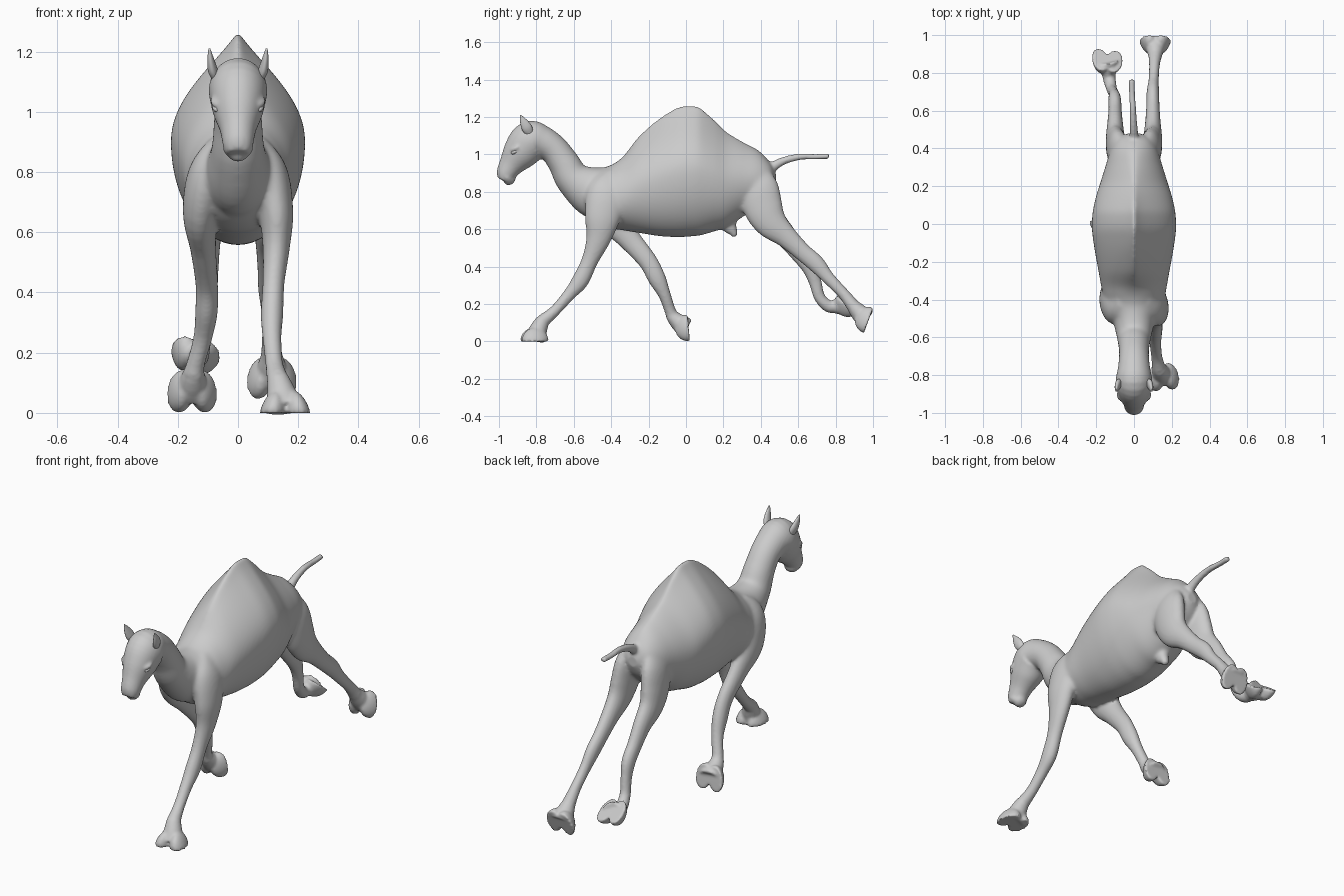
import bpy, bmesh, math
from mathutils import Vector, Matrix

if "Cube" in bpy.data.objects:
    bpy.data.objects.remove(bpy.data.objects["Cube"])


def new_object(name, bm):
    bmesh.ops.recalc_face_normals(bm, faces=bm.faces)
    me = bpy.data.meshes.new(name)
    bm.to_mesh(me)
    bm.free()
    me.shade_smooth()
    ob = bpy.data.objects.new(name, me)
    bpy.context.collection.objects.link(ob)
    return ob


def spline(rows, steps=5):
    """Catmull-Rom interpolation of equal-length rows of numbers."""
    out = []
    for i in range(len(rows) - 1):
        a, b, c, d = (rows[max(0, min(len(rows) - 1, i + k))] for k in (-1, 0, 1, 2))
        for s in range(steps):
            t = s / steps
            out.append([q + .5 * t * (r - p + t * (2*p - 5*q + 4*r - w + t * (3*(q - r) + w - p)))
                        for p, q, r, w in zip(a, b, c, d)])
    return out + [list(rows[-1])]


def skin(name, rings):
    bm = bmesh.new()
    vs = [[bm.verts.new(p) for p in ring] for ring in rings]
    for a, b in zip(vs, vs[1:]):
        for k in range(len(a)):
            j = (k + 1) % len(a)
            bm.faces.new((a[k], a[j], b[j], b[k]))
    bm.faces.new(vs[0])
    bm.faces.new(vs[-1])
    return new_object(name, bm)


def limb(name, rows, seg=32):
    """Tube along rows of x, y, z, side-view radius, sideways radius."""
    rows = spline(rows)
    pts = [Vector(r[:3]) for r in rows]
    rings = []
    for i, r in enumerate(rows):
        tan = (pts[min(i + 1, len(pts) - 1)] - pts[max(i - 1, 0)]).normalized()
        side = Vector((1, 0, 0))
        side = (side - tan * side.dot(tan)).normalized()
        up = tan.cross(side)
        rings.append([pts[i] + side * r[4] * math.cos(a) + up * r[3] * math.sin(a)
                      for a in (2 * math.pi * k / seg for k in range(seg))])
    return skin(name, rings)


def ball(name, loc, size, rot=0):
    bm = bmesh.new()
    bmesh.ops.create_uvsphere(bm, u_segments=24, v_segments=16, radius=1)
    bm.transform(Matrix.Translation(loc) @ Matrix.Rotation(rot, 4, 'X') @ Matrix.Diagonal((*size, 1)))
    return new_object(name, bm)


def foot(name, ankle, sole, normal, toe):
    """Two splayed pads with a flat sole, flaring from the ankle."""
    ankle, sole, n, t = Vector(ankle), Vector(sole), Vector(normal).normalized(), Vector(toe).normalized()
    s = n.cross(t)
    mid = ankle.lerp(sole - n * .02, .5)
    end = sole - n * .014
    obs = [limb(name + "_pastern", [(*ankle, .036, .036), (*mid, .047, .048), (*end, .055, .06)])]
    for side in (-1, 1):
        bm = bmesh.new()
        bmesh.ops.create_uvsphere(bm, u_segments=32, v_segments=24, radius=1)
        for v in bm.verts:
            a, b, c = v.co.x * .046, v.co.y * .072, v.co.z * .07 - .004
            lean = 1 + 3 * min(c, 0)          # pads narrow towards the top
            a = (a + side * (.038 + .10 * b)) * lean
            v.co = sole + s * a + t * b + n * min(c, 0)
        obs.append(new_object(name + "_pad", bm))
    return obs


parts = []

# torso with hump: y, bottom, top, half width
torso = [(-.57, .76, .89, .07), (-.5, .66, .925, .12), (-.42, .61, .935, .155), (-.34, .595, .985, .172),
         (-.25, .58, 1.10, .188), (-.14, .563, 1.197, .208), (-.04, .558, 1.255, .222), (.03, .562, 1.263, .222),
         (.08, .568, 1.25, .216), (.15, .588, 1.187, .20), (.22, .61, 1.12, .178), (.31, .67, 1.065, .15),
         (.39, .72, 1.02, .125), (.45, .78, .955, .09), (.48, .84, .90, .03)]
rings = []
for y, b, t, w in spline(torso, 8):
    hump = max(0, min(1, (t - .96) / .28))
    zc = b + (.45 + .04 * hump) * (t - b)
    ring = []
    for k in range(72):
        a = 2 * math.pi * k / 72
        c, s = math.cos(a), math.sin(a)
        m = abs(c)
        if s > 0:                              # ridge-like above, round below
            m = .86 * m ** (1 + 2 * hump) + .14 * m
        ring.append((math.copysign(m, c) * w, y, zc + s * ((t - zc) if s > 0 else (zc - b))))
    rings.append(ring)
parts.append(skin("torso", rings))

# neck and head
parts.append(limb("neck_and_head", [
    (0, -.36, .775, .13, .11), (0, -.487, .797, .14, .112), (0, -.60, .866, .097, .09),
    (0, -.652, .952, .084, .081), (0, -.706, 1.025, .079, .079), (0, -.77, 1.066, .087, .086),
    (0, -.829, 1.07, .109, .097), (0, -.888, 1.005, .095, .084), (0, -.936, .941, .066, .06),
    (0, -.967, .89, .05, .05), (0, -.982, .862, .028, .038)], 48))

# legs
parts.append(limb("front_leg_forward", [
    (.06, -.38, .90, .05, .03), (.098, -.415, .80, .11, .065), (.126, -.445, .67, .098, .058),
    (.127, -.468, .55, .066, .045), (.118, -.515, .43, .044, .036), (.113, -.565, .325, .045, .037),
    (.113, -.625, .25, .033, .031), (.12, -.70, .165, .029, .029), (.132, -.765, .11, .036, .036)]))
parts.append(limb("front_leg_back", [
    (-.06, -.39, .90, .05, .03), (-.098, -.42, .80, .11, .065), (-.126, -.395, .67, .092, .058),
    (-.116, -.305, .55, .062, .043), (-.104, -.205, .43, .05, .037), (-.105, -.155, .335, .047, .037),
    (-.117, -.115, .25, .033, .031), (-.14, -.085, .165, .030, .030), (-.147, -.07, .13, .036, .036)]))
thigh = [(.05, .37, .94, .06, .03), (.08, .385, .83, .105, .055), (.093, .41, .72, .106, .056),
         (.099, .455, .635, .087, .05), (.10, .535, .56, .06, .041)]
parts.append(limb("hind_leg_right", thigh + [
    (.10, .62, .48, .048, .035), (.10, .695, .415, .046, .033), (.104, .76, .34, .034, .027),
    (.108, .84, .257, .030, .028), (.112, .893, .19, .036, .036)]))
parts.append(limb("hind_leg_left", [(-x, y, z, a, b) for x, y, z, a, b in thigh] + [
    (-.10, .60, .475, .047, .035), (-.102, .66, .40, .044, .033), (-.108, .69, .32, .034, .027),
    (-.118, .715, .235, .030, .028), (-.13, .765, .187, .033, .033), (-.138, .82, .19, .034, .037)]))

# feet
parts += foot("front_foot_right", (.132, -.765, .115), (.155, -.81, .0), (0, 0, -1), (.1, -1, 0))
parts += foot("front_foot_left", (-.147, -.07, .13), (-.153, .014, .073), (0, 1, .1), (0, .1, -1))
parts += foot("hind_foot_right", (.112, .893, .19), (.112, .976, .112), (0, .94, -.35), (0, -.35, -.94))
parts += foot("hind_foot_left", (-.13, .79, .187), (-.14, .868, .208), (.2, .6, .8), (0, .8, -.6))

# tail and belly sheath
parts.append(limb("tail", [(0, .42, .90, .035, .035), (0, .47, .938, .026, .024), (-.003, .53, .968, .02, .02),
                           (-.006, .61, .987, .017, .017), (-.01, .69, .987, .014, .016),
                           (-.012, .765, .99, .014, .016)]))
parts.append(limb("sheath", [(0, .21, .68, .07, .05), (0, .23, .62, .045, .035), (0, .252, .585, .024, .024),
                             (0, .262, .56, .012, .014)]))

# face swellings: brows, lips, chin
for sx in (-1, 1):
    parts.append(ball("brow", (sx * .066, -.905, 1.036), (.026, .038, .014), .5))
    parts.append(ball("lip", (sx * .022, -.960, .884), (.028, .028, .038), .6))
parts.append(ball("chin", (0, -.942, .864), (.036, .034, .026), .7))

# fuse everything into one smooth skin
bpy.ops.object.select_all(action='DESELECT')
for ob in parts:
    ob.select_set(True)
body = parts[0]
bpy.context.view_layer.objects.active = body
bpy.ops.object.join()
body.name = "camel_body"
rm = body.modifiers.new("fuse", 'REMESH')
rm.mode = 'VOXEL'
rm.voxel_size = .008
rm.use_smooth_shade = True
bpy.ops.object.modifier_apply(modifier="fuse")

# soften the trunk strongly and the thin parts lightly
trunk = body.vertex_groups.new(name="trunk")
for v in body.data.vertices:
    x, y, z = v.co
    weight = min(1, max(0, (z - .58) / .12)) * min(1, max(0, (.48 - y) / .06)) * min(1, max(0, (y + .72) / .1))
    trunk.add([v.index], weight, 'REPLACE')
for label, count, group in (("soften_all", 3, ""), ("soften_trunk", 22, "trunk")):
    sm = body.modifiers.new(label, 'SMOOTH')
    sm.factor = .5
    sm.iterations = count
    sm.vertex_group = group

# eyes and ears
for sx, label in ((-1, "left"), (1, "right")):
    ball("eye_" + label, (sx * .068, -.915, 1.014), (.017, .022, .012), .5)
    limb("ear_" + label, [(sx * .072, -.835, 1.11, .02, .014), (sx * .084, -.85, 1.14, .028, .016),
                          (sx * .091, -.868, 1.175, .02, .011), (sx * .095, -.885, 1.21, .003, .003)])
